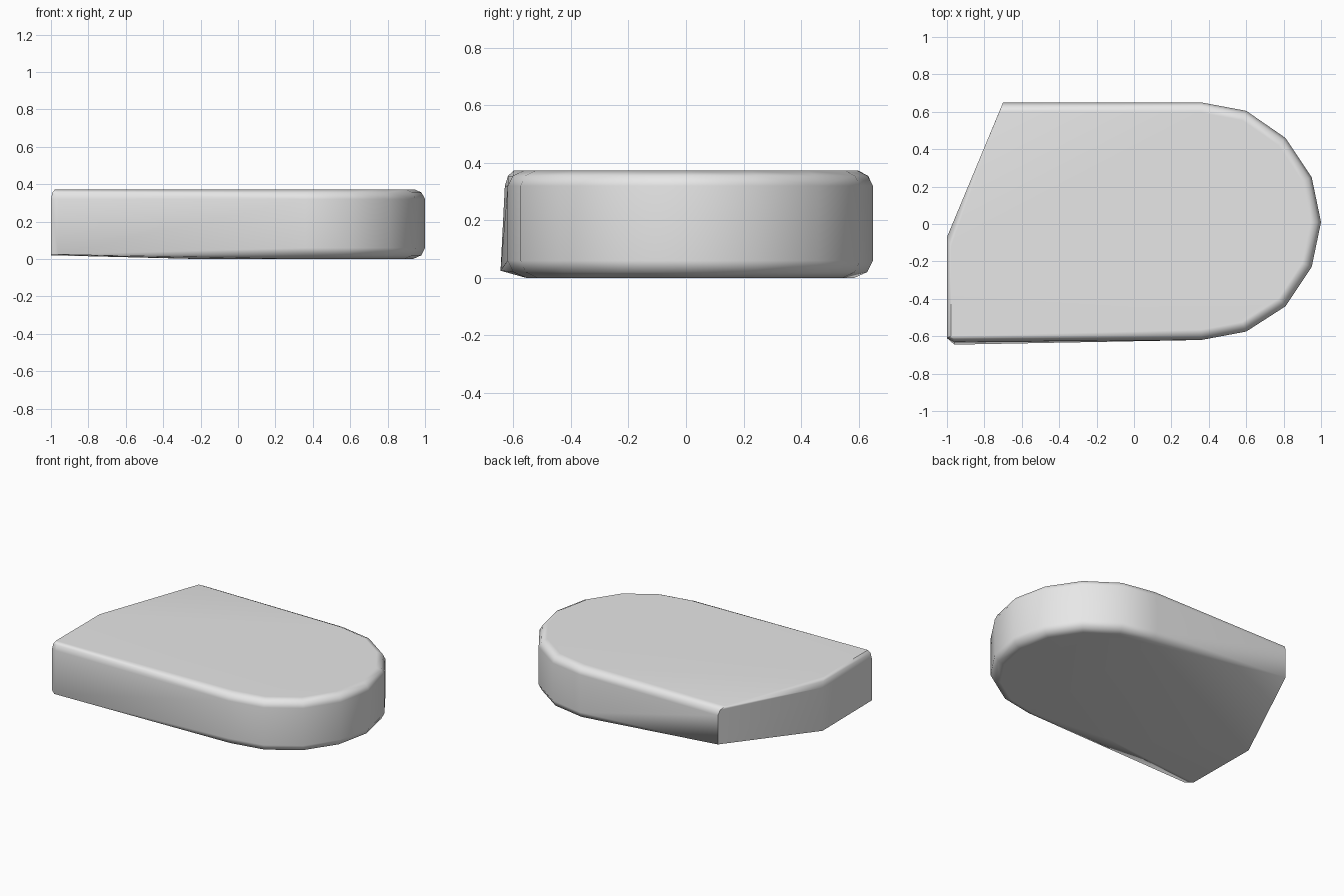
import bpy
import bmesh
import math
from mathutils import Vector

cube = bpy.data.objects.get("Cube")
if cube:
    bpy.data.objects.remove(cube, do_unlink=True)

# One plain grey
grey = bpy.data.materials.new("light grey")
grey.use_nodes = True
grey.diffuse_color = (0.8, 0.8, 0.8, 1)
bsdf = next(n for n in grey.node_tree.nodes if n.type == 'BSDF_PRINCIPLED')
bsdf.inputs["Base Color"].default_value = (0.8, 0.8, 0.8, 1)

# Edge profile as inset and height
UPPER = [(0, 0.32), (0.018, 0.355), (0.055, 0.373)]
LOWER = [(0.065, 0), (0.02, 0.02), (0, 0.06)]

bm = bmesh.new()


def column(x, y, inward, levels):
    """Stack of points that lean inwards at the rounded rims."""
    for inset, z in levels:
        bm.verts.new((x + inward[0] * inset, y + inward[1] * inset, z))


# Rounded end, with a rim above and below
ROUND = [(0.36, 0.65), (0.6, 0.605), (0.81, 0.46), (0.95, 0.25), (1, 0.01),
         (0.95, -0.23), (0.81, -0.44), (0.6, -0.575), (0.36, -0.62)]
for x, y in ROUND:
    inward = (Vector((0.36, 0.015)) - Vector((x, y))).normalized()
    column(x, y, inward, LOWER + UPPER)

# Cut back corner, raised underneath
column(-0.7, 0.65, (-0.38, -0.92), [(0, 0.12)] + UPPER)

# Corner between the slanted cut and the short end
column(-1, -0.07, (0.4, -0.9), [(0, 0.02)] + UPPER)

# Front corner, slightly blunted, with a sharp lower edge
column(-1, -0.61, (0.4, 0.2), [(0, 0.025)] + UPPER)
column(-0.96, -0.645, (0, 1), [(0, 0.025)])
column(-0.96, -0.63, (0, 0.6), UPPER)

# Lowest spot of the underside
bm.verts.new((-0.2, -0.5, 0))

# Wrap the points in one convex skin
hull = bmesh.ops.convex_hull(bm, input=bm.verts[:])
unused = {g for g in hull["geom_interior"] + hull["geom_unused"]
          if isinstance(g, bmesh.types.BMVert)}
bmesh.ops.delete(bm, geom=list(unused), context='VERTS')
bmesh.ops.dissolve_limit(bm, angle_limit=math.radians(1),
                         verts=bm.verts[:], edges=bm.edges[:])
bmesh.ops.recalc_face_normals(bm, faces=bm.faces[:])

mesh = bpy.data.meshes.new("rounded_slab")
bm.to_mesh(mesh)
bm.free()
mesh.materials.append(grey)
slab = bpy.data.objects.new("rounded_slab", mesh)
bpy.context.collection.objects.link(slab)

# Smooth rims, with the broad faces kept flat
bpy.ops.object.select_all(action='DESELECT')
slab.select_set(True)
bpy.context.view_layer.objects.active = slab
bpy.ops.object.shade_smooth_by_angle(angle=math.radians(40))
weighted = slab.modifiers.new("flat_broad_faces", 'WEIGHTED_NORMAL')
weighted.keep_sharp = True
